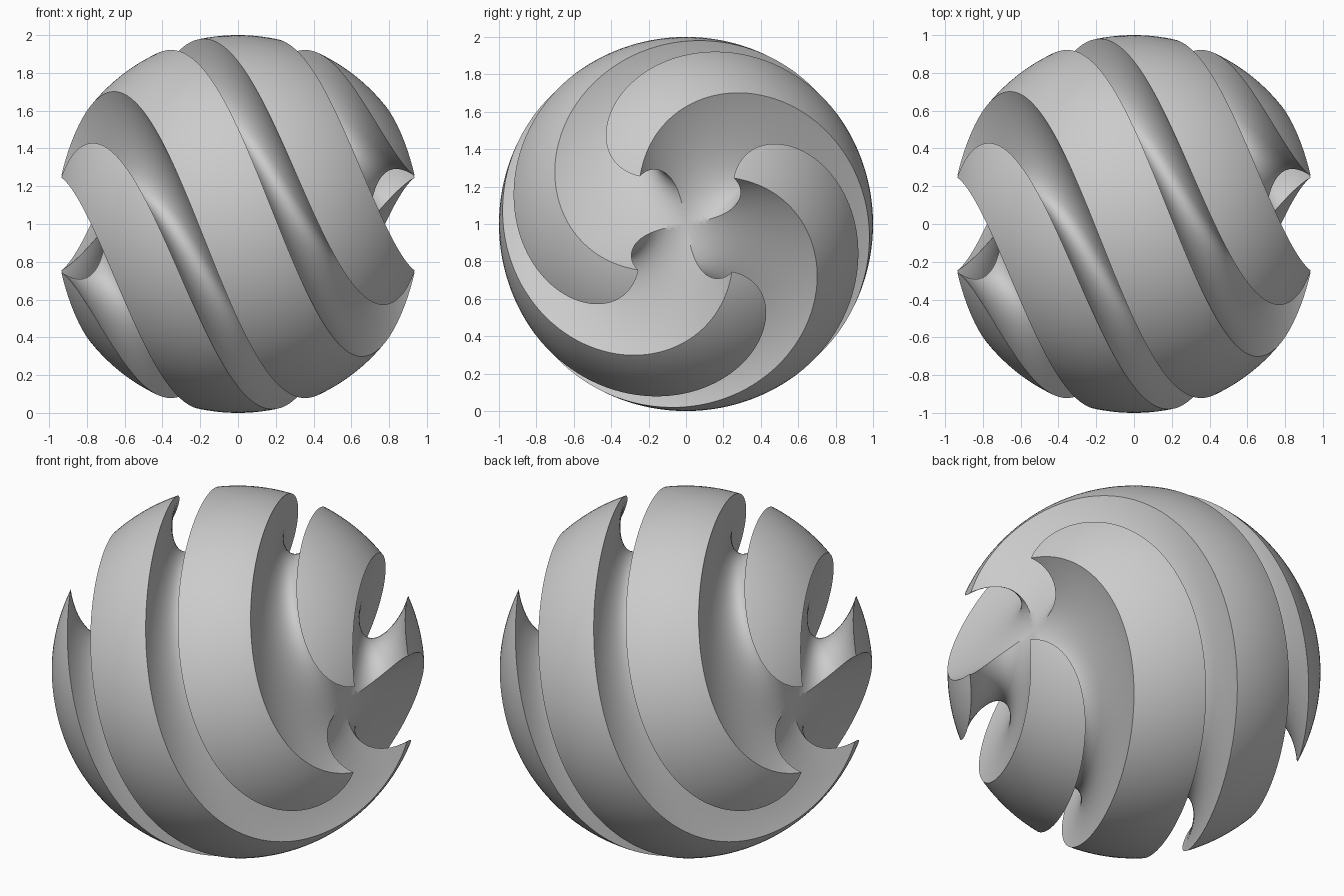
import bpy, bmesh, math
from mathutils import Matrix, Vector

if "Cube" in bpy.data.objects:
    bpy.data.objects.remove(bpy.data.objects["Cube"])

RING = 0.95       # groove ring radius
TUBE = 0.251      # groove tube radius
TWIST = 2.5       # radians of twist per unit along x

# Ball, with its poles on the x axis
bpy.ops.mesh.primitive_uv_sphere_add(segments=192, ring_count=160, radius=1, rotation=(0, math.pi / 2, 0))
ball = bpy.context.object
ball.name = "swirl_ball"
bpy.ops.object.transform_apply(location=False, rotation=True, scale=False)

# Two ring cutters crossing at the poles carve four straight grooves
cutters = []
for i, a in enumerate((45, 135)):
    bpy.ops.mesh.primitive_torus_add(major_segments=180, minor_segments=64, major_radius=RING, minor_radius=TUBE)
    ring = bpy.context.object
    ring.name = f"groove_cutter_{i + 1}"
    ring.hide_render = True
    ring.data.transform(Matrix.Rotation(math.radians(a), 4, 'X') @ Matrix.Rotation(0.011, 4, 'Z'))
    cutters.append(ring)
    mod = ball.modifiers.new("groove", 'BOOLEAN')
    mod.operation = 'DIFFERENCE'
    mod.solver = 'EXACT'
    mod.object = ring
    bpy.context.view_layer.objects.active = ball
    bpy.ops.object.modifier_apply(modifier=mod.name)
for c in cutters:
    bpy.data.objects.remove(c, do_unlink=True)

# Twist the grooved ball about the x axis and lift it onto the floor
bm = bmesh.new()
bm.from_mesh(ball.data)
bmesh.ops.remove_doubles(bm, verts=bm.verts, dist=0.0005)
for v in bm.verts:
    v.co = Matrix.Rotation(TWIST * v.co.x, 3, 'X') @ v.co + Vector((0, 0, 1))
bm.normal_update()
bmesh.ops.triangulate(bm, faces=bm.faces, quad_method='SHORT_EDGE')
bm.to_mesh(ball.data)
bm.free()

bpy.ops.object.select_all(action='DESELECT')
ball.select_set(True)
bpy.context.view_layer.objects.active = ball
bpy.ops.object.shade_smooth_by_angle(angle=math.radians(30))
